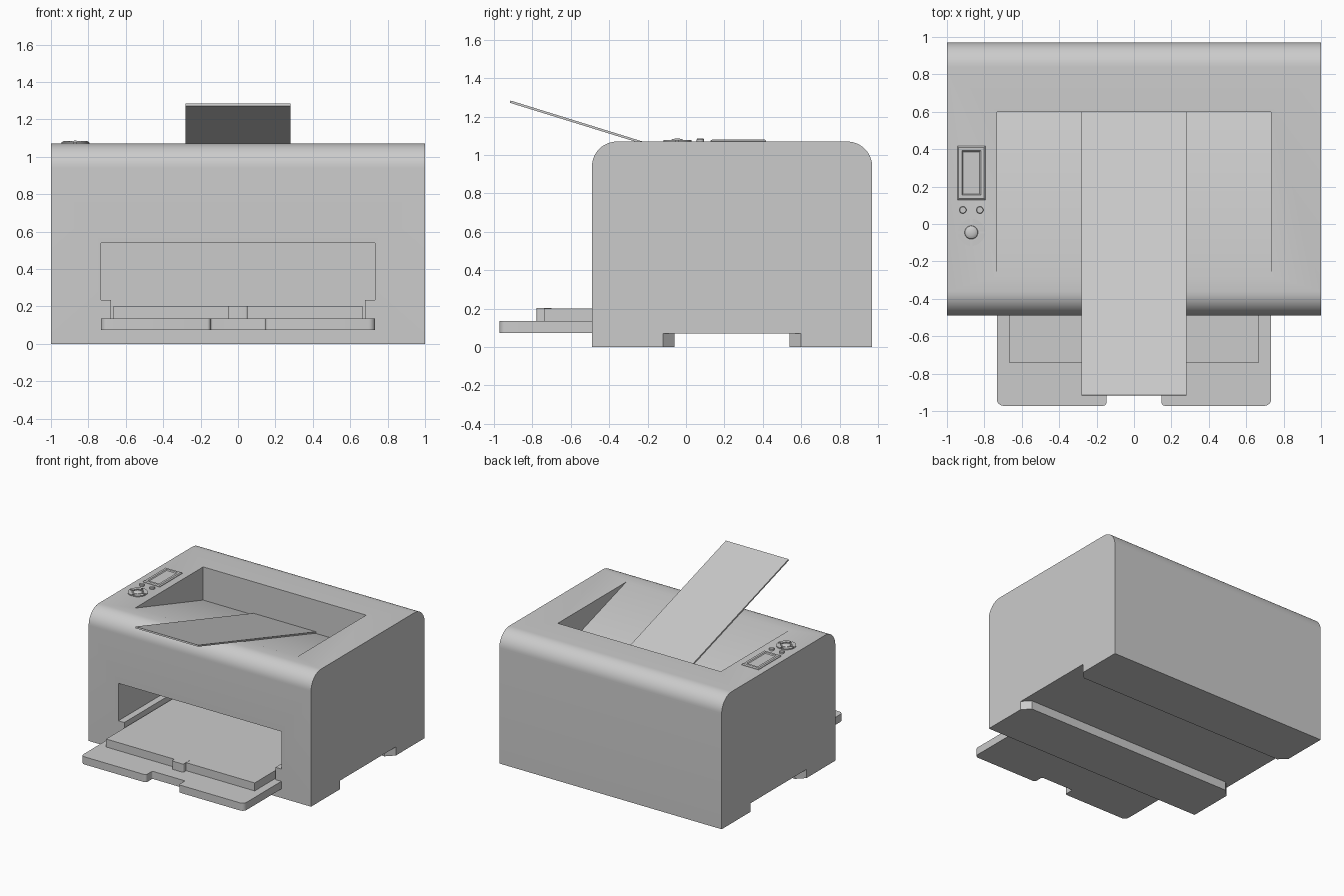
import bpy, bmesh, math
from mathutils import Vector

if "Cube" in bpy.data.objects:
    bpy.data.objects.remove(bpy.data.objects["Cube"])


def finish(name, bm):
    bmesh.ops.recalc_face_normals(bm, faces=bm.faces)
    me = bpy.data.meshes.new(name)
    bm.to_mesh(me)
    bm.free()
    ob = bpy.data.objects.new(name, me)
    bpy.context.collection.objects.link(ob)
    return ob


def prism(name, pts, axis, lo, hi):
    """Extrude a 2D outline along an axis: x uses (y,z), y uses (x,z), z uses (x,y)."""
    place = {'x': lambda p, t: (t, p[0], p[1]),
             'y': lambda p, t: (p[0], t, p[1]),
             'z': lambda p, t: (p[0], p[1], t)}[axis]
    bm = bmesh.new()
    a = [bm.verts.new(place(p, lo)) for p in pts]
    b = [bm.verts.new(place(p, hi)) for p in pts]
    bm.faces.new(a)
    bm.faces.new(b)
    n = len(pts)
    for i in range(n):
        j = (i + 1) % n
        bm.faces.new((a[i], a[j], b[j], b[i]))
    return finish(name, bm)


def rounded(corners, seg=6):
    """Outline from (u, v, radius) right-angle corners."""
    out = []
    n = len(corners)
    for i, (u, v, r) in enumerate(corners):
        p = Vector((u, v))
        if r == 0:
            out.append(p)
            continue
        d0 = (Vector(corners[i - 1][:2]) - p).normalized() * r
        d1 = (Vector(corners[(i + 1) % n][:2]) - p).normalized() * r
        for k in range(seg + 1):
            t = k / seg * math.pi / 2
            out.append(p + d0 * (1 - math.sin(t)) + d1 * (1 - math.cos(t)))
    return out


def activate(ob):
    bpy.ops.object.select_all(action='DESELECT')
    ob.select_set(True)
    bpy.context.view_layer.objects.active = ob


def smooth(ob):
    activate(ob)
    bpy.ops.object.shade_smooth_by_angle(angle=math.radians(30))


def cut(ob, cutter):
    activate(ob)
    m = ob.modifiers.new("cut", 'BOOLEAN')
    m.operation = 'DIFFERENCE'
    m.solver = 'EXACT'
    m.object = cutter
    bpy.ops.object.modifier_apply(modifier=m.name)
    bpy.data.objects.remove(cutter)


def rect(u0, u1, v0, v1):
    return [(u0, v0), (u1, v0), (u1, v1), (u0, v1)]


TOP = 1.07

# Housing with rounded top edges
body = prism("housing", rounded([(-0.49, 0, 0), (0.97, 0, 0), (0.97, TOP, 0.13), (-0.49, TOP, 0.13)], 12),
             'x', -1, 1)

# Paper output recess with sloping floor
cut(body, prism("output_cutter", [(-0.28, TOP), (-0.28, 1.2), (0.6, 1.2), (0.6, 0.80)], 'x', -0.733, 0.733))

# Paper input opening, narrower at the bottom
cut(body, prism("input_cutter", [(-0.68, 0.115), (0.68, 0.115), (0.68, 0.235), (0.733, 0.235), (0.733, 0.54),
                                 (-0.733, 0.54), (-0.733, 0.235), (-0.68, 0.235)], 'y', -0.7, 0.6))

# Underside channel flaring at both sides
cut(body, prism("underside_cutter", [(-1.05, -0.12), (-1, -0.12), (-0.94, -0.06), (0.94, -0.06), (1, -0.12),
                                     (1.05, -0.12), (1.05, 0.6), (1, 0.6), (0.94, 0.54), (-0.94, 0.54),
                                     (-1, 0.6), (-1.05, 0.6)], 'z', -0.1, 0.07))
smooth(body)

# Output flap lying on the slope and rising over the front
prism("output_flap", [(-0.915, 1.284), (0.6, 0.814), (0.6, 0.802), (-0.918, 1.272)], 'x', -0.282, 0.282)

# Lower input tray with a finger notch
tray = prism("lower_tray", rounded([(-0.733, -0.4, 0), (-0.733, -0.972, 0.035), (-0.147, -0.972, 0.018),
                                    (-0.147, -0.89, 0.012), (0.147, -0.89, 0.012), (0.147, -0.972, 0.018),
                                    (0.733, -0.972, 0.035), (0.733, -0.4, 0)]), 'z', 0.073, 0.135)
smooth(tray)

# Upper paper tray and its front tab
prism("upper_tray", rect(-0.668, 0.668, -0.74, 0.6), 'z', 0.13, 0.2)
tab = prism("tray_tab", rounded([(-0.052, -0.7, 0), (-0.052, -0.778, 0.012),
                                 (0.052, -0.778, 0.012), (0.052, -0.7, 0)]), 'z', 0.13, 0.202)
smooth(tab)

# Display with a bevelled frame and sunken screen
bm = bmesh.new()
rings = []
for inset, z in ((0, 1.06), (0, 1.074), (0.008, 1.081), (0.026, 1.081), (0.032, 1.074)):
    rings.append([bm.verts.new((x, y, z)) for x, y in
                  rect(-0.945 + inset, -0.793 - inset, 0.128 + inset, 0.418 - inset)])
for a, b in zip(rings, rings[1:]):
    for i in range(4):
        j = (i + 1) % 4
        bm.faces.new((a[i], a[j], b[j], b[i]))
bm.faces.new(rings[0])
bm.faces.new(rings[-1])
finish("display", bm)


def disc(name, x, y, r, profile, n=32):
    """Button turned from (radius factor, z) steps."""
    bm = bmesh.new()
    rings = [[bm.verts.new((x + r * f * math.cos(2 * math.pi * k / n), y + r * f * math.sin(2 * math.pi * k / n), z))
              for k in range(n)] for f, z in profile]
    for a, b in zip(rings, rings[1:]):
        for k in range(n):
            j = (k + 1) % n
            bm.faces.new((a[k], a[j], b[j], b[k]))
    bm.faces.new(rings[0])
    bm.faces.new(rings[-1])
    smooth(finish(name, bm))


# Two small buttons and the domed centre key
for side, bx in (("left", -0.915), ("right", -0.824)):
    disc("button_" + side, bx, 0.075, 0.019, [(1, 1.06), (1, 1.082), (0.85, 1.085)])
CX, CY = -0.87, -0.045
disc("centre_key", CX, CY, 0.036,
     [(1, 1.06), (1, 1.072)] + [(math.cos(t), 1.072 + 0.014 * math.sin(t)) for t in (0.35, 0.7, 1.05, 1.4)])

# Four arc keys around the centre
for q in range(4):
    base = q * math.pi / 2
    arc = []
    for r, order in ((0.073, range(9)), (0.044, range(8, -1, -1))):
        gap = math.asin(0.006 / r)
        for k in order:
            t = base + gap + (math.pi / 2 - 2 * gap) * k / 8
            arc.append((CX + r * math.cos(t), CY + r * math.sin(t)))
    smooth(prism("arc_key_%d" % (q + 1), arc, 'z', 1.06, 1.078))
